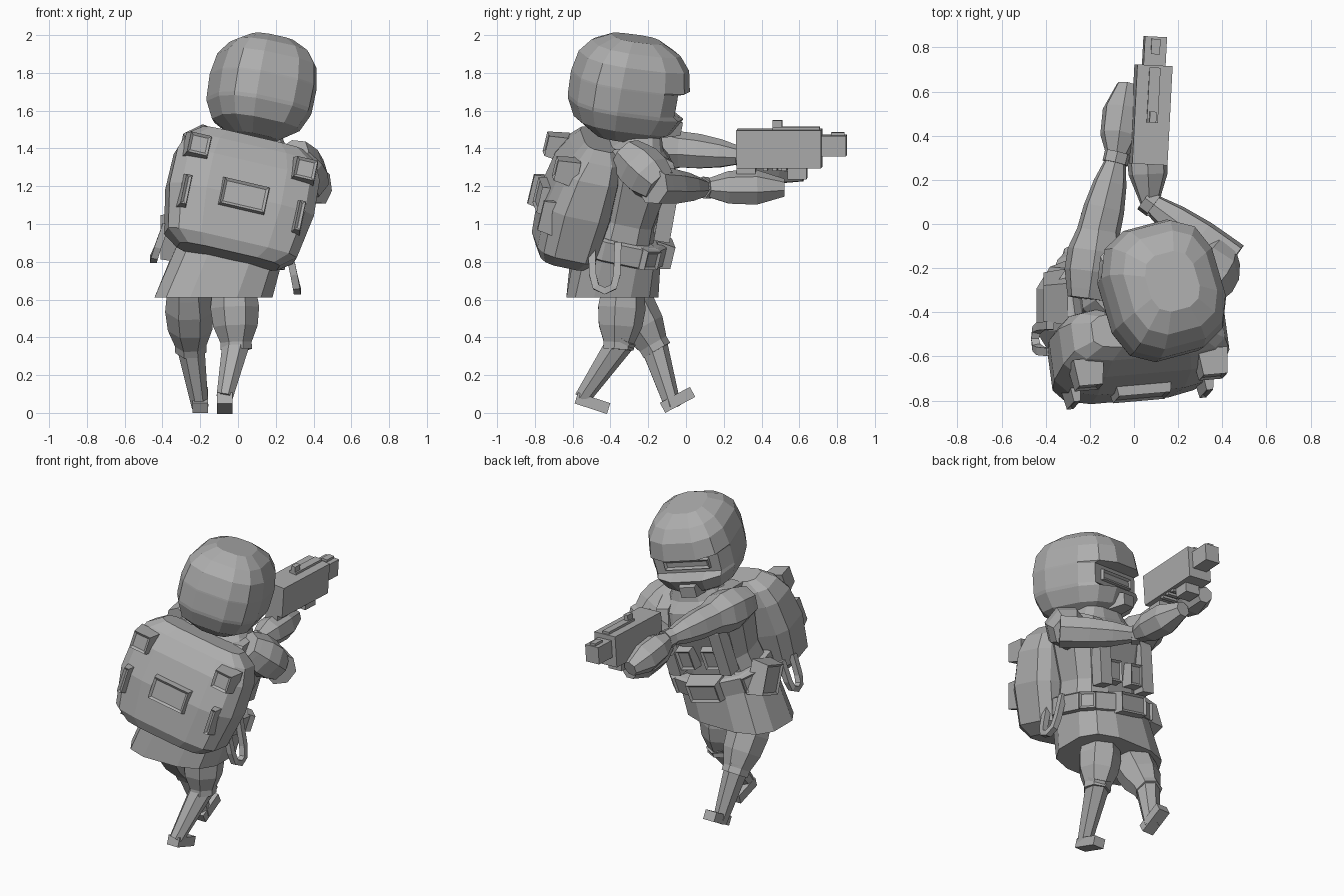
import bpy, bmesh, math
from mathutils import Vector, Matrix, Euler

cube = bpy.data.objects.get("Cube")
if cube:
    bpy.data.objects.remove(cube)

grey = bpy.data.materials.new("plain grey")
grey.use_nodes = True
colour = (0.42, 0.42, 0.42, 1)
grey.diffuse_color = colour
grey.node_tree.nodes["Principled BSDF"].inputs["Base Color"].default_value = colour


def frame(origin, roll=0, pitch=0, yaw=0):
    angles = [math.radians(a) for a in (pitch, roll, yaw)]
    return Matrix.Translation(origin) @ Euler(angles).to_matrix().to_4x4()


def power(value, exponent):
    """Signed power, used to square off round outlines."""
    return math.copysign(abs(value) ** exponent, value)


def loft(name, rings, inset=0):
    """Skin closed rings of points; optionally sink a panel into the last cap."""
    bm = bmesh.new()
    loops = [[bm.verts.new(point) for point in ring] for ring in rings]
    count = len(loops[0])
    for lower, upper in zip(loops, loops[1:]):
        for i in range(count):
            j = (i + 1) % count
            bm.faces.new((lower[i], lower[j], upper[j], upper[i]))
    bm.faces.new(reversed(loops[0]))
    cap = bm.faces.new(loops[-1])
    bmesh.ops.recalc_face_normals(bm, faces=bm.faces)
    if inset:
        bmesh.ops.inset_region(bm, faces=[cap], thickness=inset, depth=-inset / 2)
    mesh = bpy.data.meshes.new(name)
    bm.to_mesh(mesh)
    bm.free()
    mesh.materials.append(grey)
    bpy.context.collection.objects.link(bpy.data.objects.new(name, mesh))


def section(m, z, half_width, back, front, clip=None, square=0.7, sides=12):
    """Rounded-square ring lying flat in the frame m, cut off at y = clip."""
    ring = []
    for i in range(sides):
        angle = math.tau * (i + 0.5) / sides
        x = half_width * power(math.cos(angle), square)
        y = (back + front) / 2 + (front - back) / 2 * power(math.sin(angle), square)
        ring.append(m @ Vector((x, y if clip is None else min(y, clip), z)))
    return ring


def tube(name, points, radii, sides, ref):
    """Faceted tube through the points."""
    rings = []
    last = len(points) - 1
    for i, (point, radius) in enumerate(zip(points, radii)):
        along = (points[min(i + 1, last)] - points[max(i - 1, 0)]).normalized()
        u = along.cross(Vector(ref)).normalized()
        v = u.cross(along)
        angles = [math.tau * (k + 0.5) / sides for k in range(sides)]
        rings.append([point + radius * (u * math.cos(a) + v * math.sin(a)) for a in angles])
    loft(name, rings)


def limb(name, start, end, r_start, r_end, bulge=0):
    """Tapering limb that swells in the middle and overlaps its joints."""
    start, end = Vector(start), Vector(end)
    steps = (-0.15, 0, 0.3, 0.65, 1)
    points = [start.lerp(end, t) for t in steps]
    radii = [r_start + (r_end - r_start) * t + bulge * math.sin(math.pi * t) for t in steps]
    tube(name, points, radii, 7, (1, 0, 0))


def band(name, start, end, radius):
    """Raised cuff around the far end of a limb."""
    start, end = Vector(start), Vector(end)
    half = (end - start).normalized() * 0.025
    tube(name, [end - half, end + half], [radius, radius], 7, (1, 0, 0))


def arch(name, m, centre, y_radius, height, radius):
    """Half loop of square strap; a negative height makes it hang."""
    points = []
    for i in range(7):
        angle = math.pi * i / 6
        y = y_radius * power(math.cos(angle), 0.6)
        z = height * power(math.sin(angle), 0.6)
        points.append(m @ (Vector(centre) + Vector((0, y, z))))
    tube(name, points, [radius] * len(points), 4, (1, 0, 0))


def block(name, m, half_width, y_range, z_range, taper=0, inset=0):
    """Box centred on x; its -y end may be tapered and panelled."""
    rings = []
    for y, t in zip(reversed(y_range), (0, taper)):
        w, low, high = half_width - t, z_range[0] + t, z_range[1] - t
        corners = ((-w, low), (w, low), (w, high), (-w, high))
        rings.append([m @ Vector((x, y, z)) for x, z in corners])
    loft(name, rings, inset)


def pocket(name, m, place, width, height, depth):
    """Bevelled pocket with a sunk panel, facing -y of the frame m."""
    spot = m @ Matrix.Translation(place)
    block(name, spot, width / 2, (-depth, 0.06), (-height / 2, height / 2), 0.015, 0.02)


sides = (("left", 1), ("right", -1))

# Helmet: an egg with the visor rows cut back
head = frame((0.13, -0.31, 1.72), 12, -7, 15)
rings = []
for z in (-0.27, -0.2, -0.11, -0.09, 0.03, 0.04, 0.15, 0.22, 0.27):
    w = (1 - abs(z / 0.29) ** 3) ** 0.5
    visor = 0.22 if -0.1 < z < 0.035 else None
    rings.append(section(head, z, 0.27 * w, -0.3 * w, 0.32 * w, visor))
loft("helmet", rings)
face = head @ frame((0, 0.22, 0), yaw=180)
pocket("goggles", face, (0, 0, -0.03), 0.32, 0.09, 0.02)
block("chin_guard", face, 0.07, (-0.1, 0), (-0.23, -0.12), 0.02)

# Torso and skirt
lean = (13, -12, 5)
body = frame((-0.03, -0.36, 0.9), *lean)
torso = ((-0.05, 0.28), (0.15, 0.26), (0.4, 0.31), (0.5, 0.27), (0.55, 0.18), (0.62, 0.14))
loft("torso", [section(body, z, w, -0.7 * w, 0.65 * w) for z, w in torso])
hem = frame((-0.13, -0.39, 0.61))
loft("skirt", [section(hem, 0, 0.32, -0.25, 0.25), section(body, 0, 0.28, -0.24, 0.23)])

# Belt, harness and their pouches
belt = ((-0.06, 0.28), (-0.05, 0.3), (0.05, 0.3), (0.06, 0.28))
loft("belt", [section(body, z, w, 0.04 - w, w - 0.05) for z, w in belt])
front = body @ frame((0, 0.25, 0), yaw=180)
pocket("front_pouch", front, (0, 0, 0), 0.24, 0.15, 0.04)
for label, s in sides:
    hip = body @ frame((s * 0.25, 0.14, 0), yaw=180 - s * 50)
    pocket(label + "_belt_pouch", hip, (0, 0, 0), 0.13, 0.13, 0.04)
    pocket(label + "_chest_pouch", front, (s * 0.09, 0.06, 0.2), 0.13, 0.16, 0.04)
    arch(label + "_shoulder_strap", body, (s * 0.18, 0, 0.1), 0.2, 0.43, 0.06)

# Hip pouch and hanging strap loops
pocket("right_hip_pouch", frame((-0.36, -0.33, 0.93), 18, 0, -90), (0, 0, 0), 0.2, 0.22, 0.05)
arch("left_strap_loop", frame((0.26, -0.43, 0.9), -12), (0, 0, 0), 0.07, -0.26, 0.026)
arch("right_strap_loop", frame((-0.38, -0.52, 1), 20), (0, 0, 0), 0.06, -0.2, 0.026)

# Backpack with pockets
pack = frame((-0.05, -0.67, 0.83), *lean)
rings = []
for z in (0, 0.06, 0.3, 0.5, 0.6, 0.66):
    w = (1 - abs((z - 0.33) / 0.36) ** 4) ** 0.3
    back = -0.17 * w * (1 - 4 * z ** 4)
    rings.append(section(pack, z, 0.4 * w, back, 0.2 * w, square=0.5))
loft("backpack", rings)
pocket("centre_pocket", pack, (0, -0.16, 0.3), 0.27, 0.17, 0.03)
for label, s in sides:
    pocket(label + "_upper_pocket", pack, (s * 0.29, -0.11, 0.52), 0.14, 0.14, 0.06)
    pocket(label + "_side_pocket", pack, (s * 0.31, -0.14, 0.26), 0.06, 0.19, 0.05)

# Legs in mid stride
for label, hip, knee, ankle, toe_pitch in (
        ("left", (-0.02, -0.34, 0.64), (-0.01, -0.36, 0.36), (-0.07, -0.55, 0.08), -18),
        ("right", (-0.26, -0.34, 0.64), (-0.25, -0.17, 0.35), (-0.2, -0.07, 0.03), 28)):
    limb(label + "_thigh", hip, knee, 0.12, 0.08, 0.03)
    band(label + "_knee_band", hip, knee, 0.085)
    limb(label + "_calf", knee, ankle, 0.075, 0.045)
    heel = Vector(ankle) - Vector((0, 0.04, 0.03))
    block(label + "_foot", frame(heel, 0, toe_pitch), 0.04, (0, 0.18), (0, 0.06))

# Arms reaching forward to the rifle
for label, shoulder, elbow, wrist, fingers in (
        ("left", (0.3, -0.3, 1.35), (0.39, -0.14, 1.2), (0.07, 0.1, 1.19), (0.05, 0.52, 1.19)),
        ("right", (-0.2, -0.3, 1.4), (-0.16, -0.03, 1.39), (-0.08, 0.3, 1.36), (-0.03, 0.63, 1.27))):
    limb(label + "_upper_arm", shoulder, elbow, 0.11, 0.1, 0.03)
    limb(label + "_forearm", elbow, wrist, 0.1, 0.045, 0.015)
    band(label + "_cuff", elbow, wrist, 0.06)
    limb(label + "_hand", wrist, fingers, 0.045, 0.05, 0.055)

# Rifle
gun = frame((0.065, 0.27, 1.4), 4, 0, -3)
block("gun_body", gun, 0.08, (0, 0.45), (-0.1, 0.1))
block("gun_muzzle", gun, 0.05, (0.45, 0.58), (-0.04, 0.07))
block("gun_top_rail", gun, 0.025, (0.19, 0.44), (0.09, 0.115))
block("gun_muzzle_sight", gun, 0.02, (0.5, 0.57), (0.06, 0.085))
block("gun_rear_sight", gun, 0.015, (0.19, 0.24), (0.1, 0.15))
block("gun_grip", gun, 0.045, (0, 0.1), (-0.2, -0.1))
block("gun_front_grip", gun, 0.05, (0.27, 0.37), (-0.16, -0.1))
for i in range(3):
    y = 0.14 + i * 0.05
    block("gun_rib_%d" % (i + 1), gun, 0.065, (y, y + 0.025), (-0.115, -0.09))
